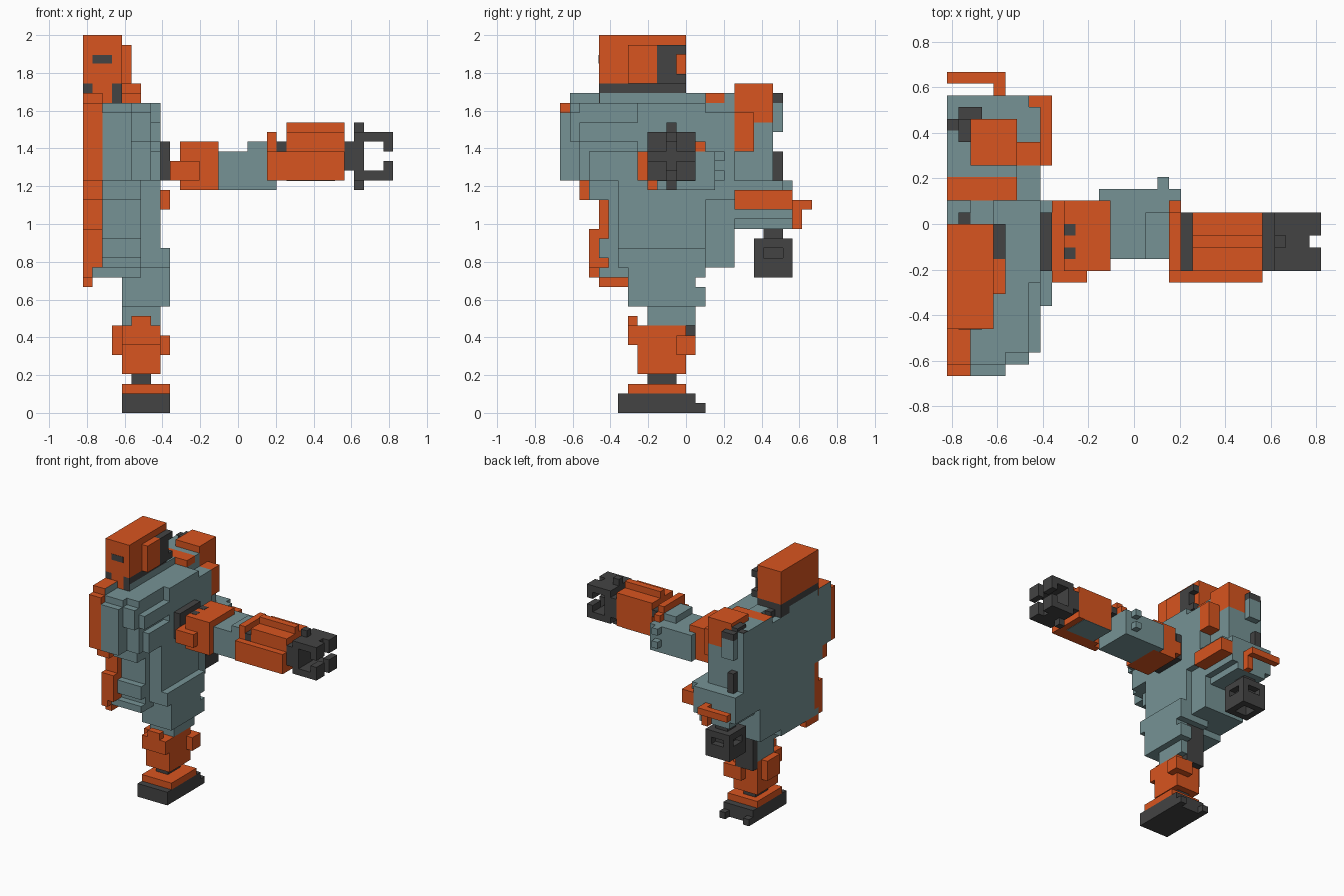
import bpy, bmesh

cube = bpy.data.objects.get("Cube")
if cube:
    bpy.data.objects.remove(cube, do_unlink=True)

U = 2 / 39  # size of one block


def material(name, rgb):
    m = bpy.data.materials.new(name)
    m.diffuse_color = (*rgb, 1)
    m.use_nodes = True
    bsdf = next(n for n in m.node_tree.nodes if n.type == 'BSDF_PRINCIPLED')
    bsdf.inputs["Base Color"].default_value = (*rgb, 1)
    bsdf.inputs["Roughness"].default_value = 0.8
    return m


ORANGE = material("burnt orange", (0.69, 0.09, 0.014))
TEAL = material("grey teal", (0.18, 0.29, 0.30))
DARK = material("charcoal", (0.057, 0.057, 0.057))


def part(name, mat, boxes, side_mat=None, sides=(-1, 1)):
    """Join boxes (x0, x1, y0, y1, z0, z1 in blocks); side_mat colours the x faces."""
    bm = bmesh.new()
    for x0, x1, y0, y1, z0, z1 in boxes:
        new = bmesh.ops.create_cube(bm, size=1)["verts"]
        for v in new:
            v.co.x = (x1 if v.co.x > 0 else x0) * U
            v.co.y = (y1 if v.co.y > 0 else y0) * U
            v.co.z = (z1 if v.co.z > 0 else z0) * U
    bm.normal_update()
    mesh = bpy.data.meshes.new(name)
    mesh.materials.append(mat)
    if side_mat:
        mesh.materials.append(side_mat)
        for f in bm.faces:
            if round(f.normal.x) in sides:
                f.material_index = 1
    bm.to_mesh(mesh)
    bm.free()
    obj = bpy.data.objects.new(name, mesh)
    bpy.context.collection.objects.link(obj)
    return obj


# Head
part("head", ORANGE, [(-16, -12, -9, 0, 34, 39), (-15, -13, -9, -8, 32, 34)])
part("ear_cover", ORANGE, [(-12, -11, -6, -3, 34, 38)])
part("ear_rear", DARK, [(-12, -11, -3, -1, 34, 38), (-12, -11, -1, 0, 34, 35),
                        (-12, -11, -1, 0, 37, 38)])
part("neck", DARK, [(-16, -12, -8.95, 0, 33, 34), (-16, -14, -2, 0, 32, 33),
                    (-13, -12, -9, -8.9, 32, 34), (-16, -15, -9, -8, 33, 34),
                    (-15, -14, 0, 1, 32, 33)])
part("eye", DARK, [(-15, -13, -9.04, -9, 36.05, 36.95)])

# Torso: chest, waist and back
part("chest", TEAL, [(-16, -11, -12, -8, 24, 32), (-14, -11, -13, -12, 24, 31),
                     (-11, -9, -12, -8, 28, 31), (-11, -9, -11, 2, 24, 32),
                     (-16, -11, -8, 2, 24, 32), (-9, -8, -11, -5, 28, 30),
                     (-9, -8, -10, -4, 24, 27), (-9, -8, -5, 2, 24, 32),
                     (-16, -12, -8.9, -2, 32, 33), (-14, -12, -2, 2, 32, 33)])
part("collar", ORANGE, [(-16, -14, -12, -9, 32, 33)], TEAL)
part("chest_stripe", ORANGE, [(-16, -14, -13, -12, 24, 32), (-16, -14, -11, -10, 22, 24),
                              (-16, -14, -9, -8, 19, 22), (-16, -14, -10, -8, 15, 19),
                              (-16, -15, -10, -9, 14, 15), (-16, -15, -9, -6, 13, 14)])
part("waist", TEAL, [(-16, -10, -10, 0, 22, 24), (-16, -10, -8, 0, 15, 22),
                     (-14, -10, -9, -8, 16, 18), (-16, -12, -9, 0, 14, 15),
                     (-10, -8, -7, 2, 15, 24), (-16, -9, 0, 5, 15, 24),
                     (-12, -10, -9, -6, 14, 15)])
part("upper_back", TEAL, [(-16, -10, 2, 9, 24, 30), (-16, -10, 2, 5, 30, 32),
                          (-16, -14, 5, 9, 30, 33), (-16, -10, 4, 5, 32, 33),
                          (-10, -8, 2, 5, 22, 31), (-15, -13, 9, 10, 29, 32)])
part("back_band", ORANGE, [(-16, -10, 2, 4, 32, 33)], TEAL, (-1,))
part("lower_back", TEAL, [(-16, -9, 3, 11, 20, 24), (-15, -10, 4, 11, 19, 20),
                          (-9, -8, 3, 10, 23, 24)])

# Backpack parts
part("back_pack", ORANGE, [(-14, -10, 5, 9, 30, 34), (-10, -8, 5, 7, 27, 31)])
part("back_vents", DARK, [(-15, -14, 9, 10, 24, 27), (-15, -13, 9, 10, 32, 33),
                          (-15, -14, 7, 9, 33, 33.5), (-16, -15, 8, 9, 33, 33.1)])
part("back_rail", ORANGE, [(-9, -7, 5, 11, 21, 23), (-12, -11, 11, 12, 19, 22),
                           (-16, -11, 12, 13, 21, 22)])
# Thruster: corner posts, cap, open nozzle ring and a solid core
posts = [(x, x + 1, y, y + 1, 14, 17) for x in (-15, -12) for y in (7, 10)]
part("thruster", DARK, posts + [(-14, -12, 7, 8, 14, 16), (-14, -12, 10, 11, 14, 16),
                                (-15, -14, 8, 10, 14, 16), (-12, -11, 8, 10, 14, 16),
                                (-15, -11, 7, 11, 17, 18), (-14, -12, 8, 10, 16, 19)])

# Leg
part("hip", TEAL, [(-12, -7, -6, 0, 11, 17), (-12, -7, -7, -6, 15, 17),
                   (-12, -7, 0, 2, 14, 17), (-9, -7, 0, 2, 11, 13),
                   (-9, -7, 0, 1, 13, 14), (-12, -8, -4, 0, 9, 11),
                   (-9, -8, 0, 1, 9, 11)])
part("shin", ORANGE, [(-12, -8, -5, 0, 4, 9), (-11, -9, -6, -5, 7, 10),
                      (-12, -8, -6, -5, 7, 9), (-13, -12, -4, -1, 6, 9),
                      (-8, -7, -1, 1, 6, 8), (-10, -8, 0, 1, 6, 8)])
part("knee_back", DARK, [(-12, -9, 0, 1, 8, 14)])
part("ankle", DARK, [(-11, -9, -4, -1, 3, 4)])
part("foot_top", ORANGE, [(-12, -7, -6, 0, 2, 3)])
part("foot", DARK, [(-12, -7, -7, 0, 0, 2), (-12, -7, 0, 1, 0, 2),
                    (-12, -11, 1, 2, 0, 1), (-8, -7, 1, 2, 0, 1)])

# Arm
part("shoulder_joint", DARK, [(-8, -7, -4, 1, 24, 28)])
part("shoulder", ORANGE, [(-6, -2, -4, 2, 23, 28), (-7, -4, -5, -4, 24, 26),
                          (-7, -6, -4, 2, 24, 26)])
part("shoulder_slots", DARK, [(-6, -5, y, y + 1, 28, 28.04) for y in (-3, -1)])
part("upper_arm", TEAL, [(-3, 4, -3, 3, 23, 27), (1, 4, -3, 1, 27, 28),
                         (2, 3, 3, 4, 24, 25), (2, 3, 3, 4, 26, 27)])
part("forearm", ORANGE, [(5, 11, -4, 1, 24, 29), (5, 11, -2, -1, 29, 30),
                         (3, 4, -4, 1, 27, 29), (3, 4, 1, 2, 27, 28),
                         (3, 11, -5, -4, 24, 27), (4, 5, -4, -3, 24, 27)])
part("forearm_underside", TEAL, [(5, 10, -3, 1, 23.95, 24)])
part("elbow_cuff", DARK, [(4, 5, -4, 1, 27, 28)])

# Hand: wrist, cross-shaped palm and four hooked fingers
part("palm", DARK, [(11, 12, -4, 1, 25, 28), (12, 13, -4, 1, 24, 29),
                    (12, 13, -2, -1, 23, 30)])
fingers = []
for y0, y1 in ((-4, -2), (-1, 1)):
    for z, tip in ((28, 27), (24, 25)):
        fingers += [(13, 16, y0, y1, z, z + 1), (15, 16, y0, y1, tip, tip + 1)]
fingers += [(13, 15, -2, -1, z, z + 1) for z in (24, 28)]
part("fingers", DARK, fingers)
